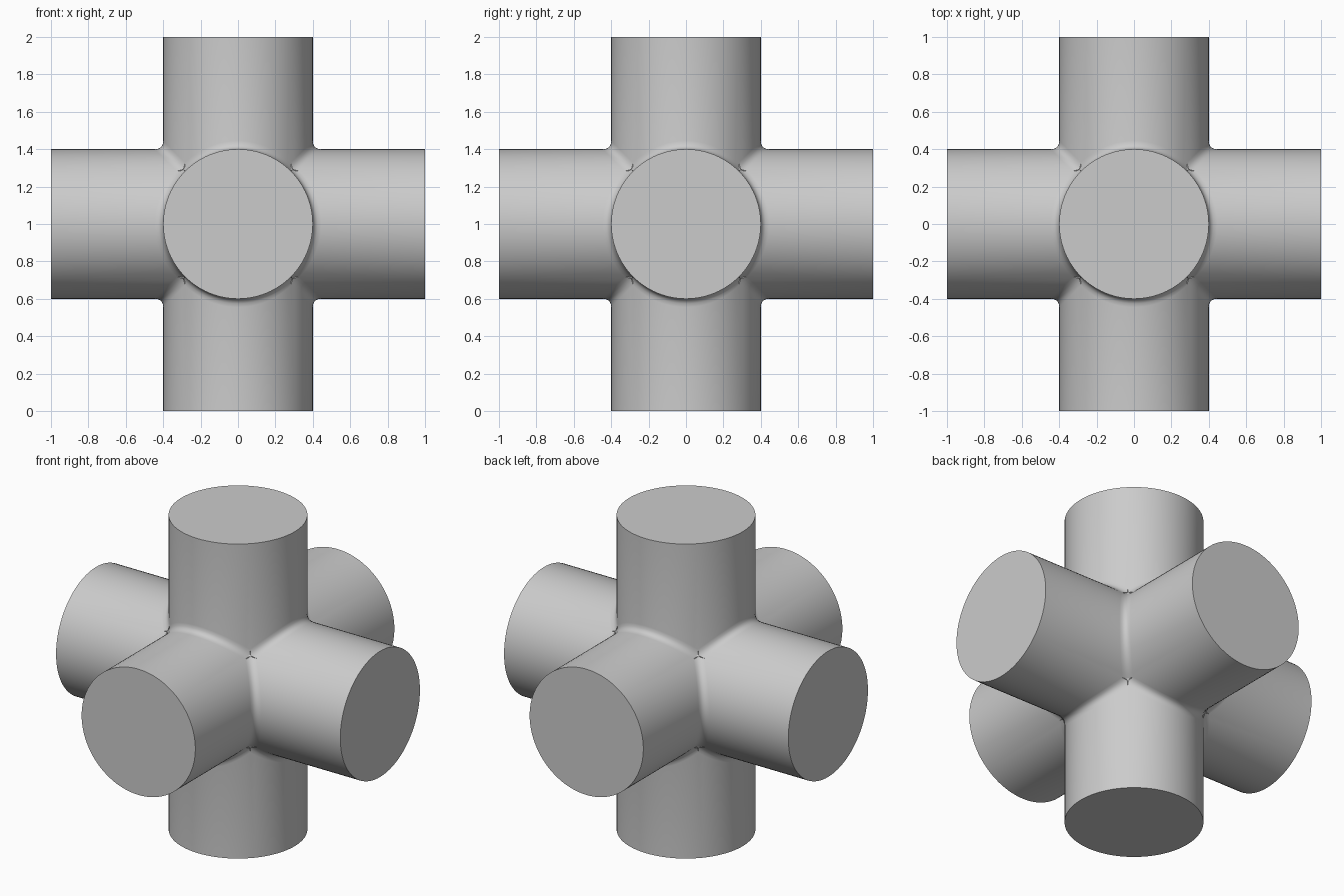
import bpy
import bmesh
from math import sin, cos, pi, radians
from mathutils import Vector
from itertools import product

cube = bpy.data.objects.get("Cube")
if cube:
    bpy.data.objects.remove(cube, do_unlink=True)

RADIUS, REACH, FILLET = 0.4, 1.0, 0.045
SIDES, STEPS = 96, 4
CENTRE = Vector((0, 0, 1))
SIGNS = (-1, 1)

bm = bmesh.new()


def point(axis, along, second, third):
    """Point given by its value on an axis and on the next two axes."""
    p = Vector()
    p[axis], p[(axis + 1) % 3], p[(axis + 2) % 3] = along, second, third
    return bm.verts.new(p + CENTRE)


def bridge(row_a, row_b):
    for i in range(len(row_a) - 1):
        bm.faces.new((row_a[i], row_a[i + 1], row_b[i + 1], row_b[i]))


def fillet_curve(axis, seam, along, s2, s3):
    """Concave curve across the seam between the two other arms."""
    row = []
    for i in range(STEPS + 1):
        u = i / STEPS
        row.append(point(axis, along, s2 * (seam + FILLET * (1 - u) ** 2),
                         s3 * (seam + FILLET * u ** 2)))
    return row


# Six round arms, each trimmed where it meets its neighbours
for axis, sign in product(range(3), SIGNS):
    inner, outer = [], []
    for i in range(SIDES):
        a = 2 * pi * i / SIDES
        c, s = RADIUS * cos(a), RADIUS * sin(a)
        inner.append(point(axis, sign * (max(abs(c), abs(s)) + FILLET), c, s))
        outer.append(point(axis, sign * REACH, c, s))
    bridge(inner + inner[:1], outer + outer[:1])
    bm.faces.new(outer)

# Twelve filleted seams between neighbouring arms
for axis, s2, s3 in product(range(3), SIGNS, SIGNS):
    rows = []
    for i in range(SIDES // 4 + 1):
        a = pi / 4 + 2 * pi * i / SIDES
        rows.append(fillet_curve(axis, RADIUS * sin(a), RADIUS * cos(a), s2, s3))
    for row_a, row_b in zip(rows, rows[1:]):
        bridge(row_a, row_b)

# Eight small corner patches where three seams meet
seam = RADIUS * sin(pi / 4)
for signs in product(SIGNS, repeat=3):
    hub = point(0, *[s * (seam + FILLET * 0.2) for s in signs])
    for axis in range(3):
        s1, s2, s3 = (signs[(axis + k) % 3] for k in range(3))
        row = fillet_curve(axis, seam, s1 * seam, s2, s3)
        for a, b in zip(row, row[1:]):
            bm.faces.new((hub, a, b))

# Weld into one closed surface
bmesh.ops.remove_doubles(bm, verts=bm.verts[:], dist=0.0001)
bmesh.ops.recalc_face_normals(bm, faces=bm.faces[:])
mesh = bpy.data.meshes.new("six_way_joint")
bm.to_mesh(mesh)
bm.free()
joint = bpy.data.objects.new("six_way_joint", mesh)
bpy.context.collection.objects.link(joint)

# Plain grey material
grey = bpy.data.materials.new("plain_grey")
grey.use_nodes = True
colour = (0.6, 0.6, 0.6, 1)
grey.diffuse_color = colour
grey.node_tree.nodes["Principled BSDF"].inputs["Base Color"].default_value = colour
mesh.materials.append(grey)

bpy.ops.object.select_all(action="DESELECT")
joint.select_set(True)
bpy.context.view_layer.objects.active = joint
bpy.ops.object.shade_smooth_by_angle(angle=radians(30))
